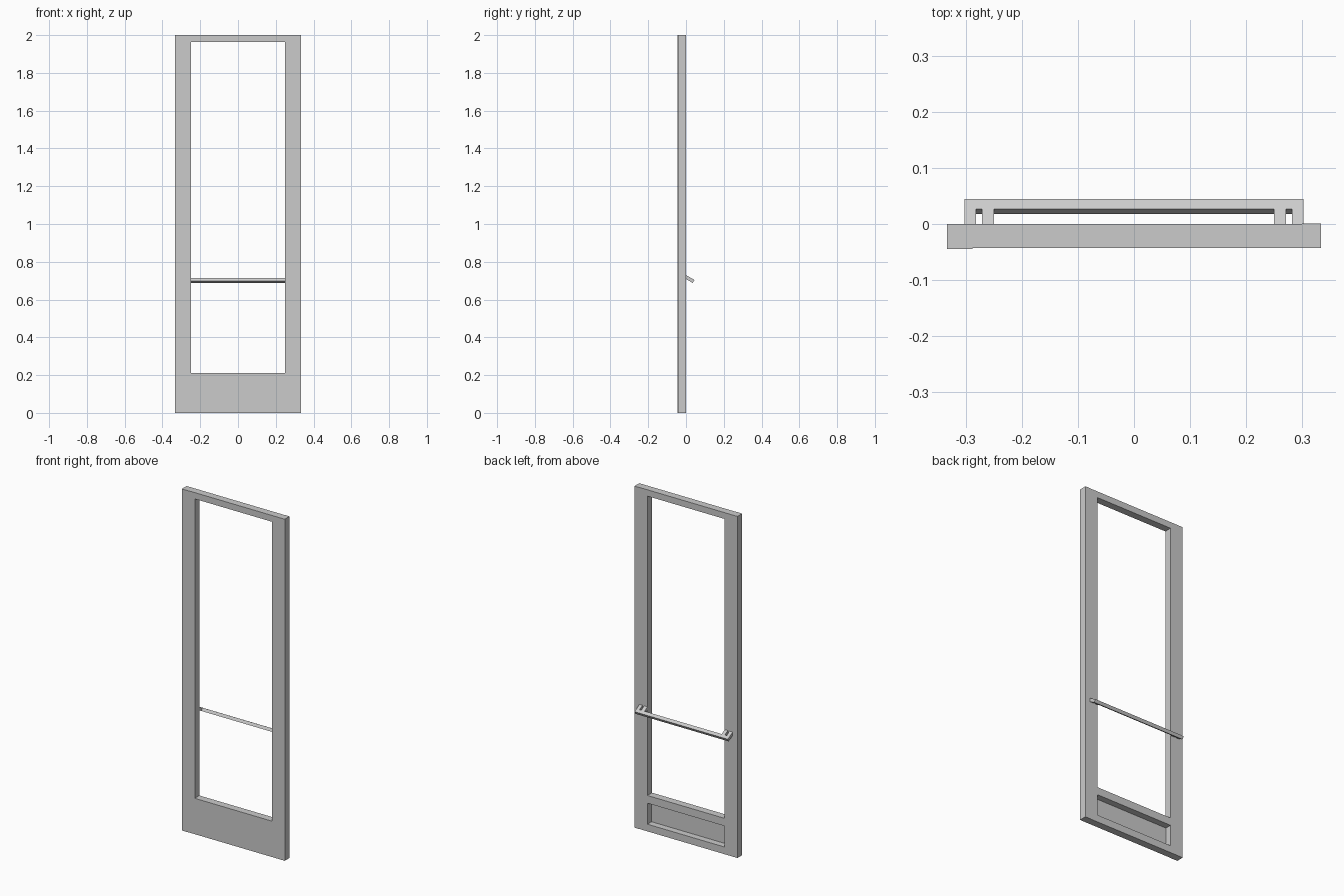
import bpy
import bmesh

cube = bpy.data.objects.get("Cube")
if cube:
    bpy.data.objects.remove(cube, do_unlink=True)

# Single grey finish
grey = bpy.data.materials.new("grey_metal")
grey.use_nodes = True
COLOUR = (0.6, 0.6, 0.6, 1)
grey.diffuse_color = COLOUR
grey.node_tree.nodes["Principled BSDF"].inputs["Base Color"].default_value = COLOUR

HALF, OPEN = 0.333, 0.25           # half widths of door and glazing opening
FRONT, BACK = -0.043, 0.0
HEIGHT = 2.0


def finish(name, bm):
    bmesh.ops.recalc_face_normals(bm, faces=bm.faces)
    mesh = bpy.data.meshes.new(name)
    bm.to_mesh(mesh)
    bm.free()
    mesh.materials.append(grey)
    obj = bpy.data.objects.new(name, mesh)
    bpy.context.collection.objects.link(obj)
    return obj


def box(name, low, high):
    bm = bmesh.new()
    bmesh.ops.create_cube(bm, size=1)
    for v in bm.verts:
        v.co = [(a + b) / 2 + c * (b - a) for a, b, c in zip(low, high, v.co)]
    return finish(name, bm)


def bar(name, profile, x0, x1):
    """Extrude a (y, z) profile along x."""
    bm = bmesh.new()
    face = bm.faces.new([bm.verts.new((x0, y, z)) for y, z in profile])
    out = bmesh.ops.extrude_face_region(bm, geom=[face])["geom"]
    verts = [g for g in out if isinstance(g, bmesh.types.BMVert)]
    bmesh.ops.translate(bm, verts=verts, vec=(x1 - x0, 0, 0))
    return finish(name, bm)


# Door slab, cut by the glazing opening and the recess in the back of the kick panel
door = box("door_frame", (-HALF, FRONT, 0), (HALF, BACK, HEIGHT))
cutters = [
    box("glazing_cutter", (-OPEN, -0.1, 0.21), (OPEN, 0.1, 1.963)),
    box("kick_recess_cutter", (-OPEN, -0.038, 0.042), (OPEN, 0.1, 0.165)),
]
for cutter in cutters:
    cutter.hide_render = True
    cutter.hide_viewport = True
    cut = door.modifiers.new(cutter.name, "BOOLEAN")
    cut.operation = "DIFFERENCE"
    cut.solver = "EXACT"
    cut.object = cutter

# Thin lapping strips along opposite edges
STRIP = 0.0012
box("front_edge_strip", (-HALF, FRONT - STRIP, 0), (-0.288, FRONT, HEIGHT))
box("back_edge_strip", (0.3, BACK, 0), (HALF, BACK + STRIP, HEIGHT))

# Sloping push bar with a pair of arms at each end
bar_profile = [(0.027, 0.714), (0.018, 0.698), (0.036, 0.688), (0.045, 0.704)]
arm_profile = [(0, 0.7296), (0, 0.7084), (0.018, 0.698), (0.027, 0.714)]
bar("push_bar", bar_profile, -0.302, 0.302)
for side, s in (("left", 1), ("right", -1)):
    bar(side + "_outer_arm", arm_profile, s * 0.282, s * 0.302)
    bar(side + "_inner_arm", arm_profile, s * 0.25, s * 0.271)
